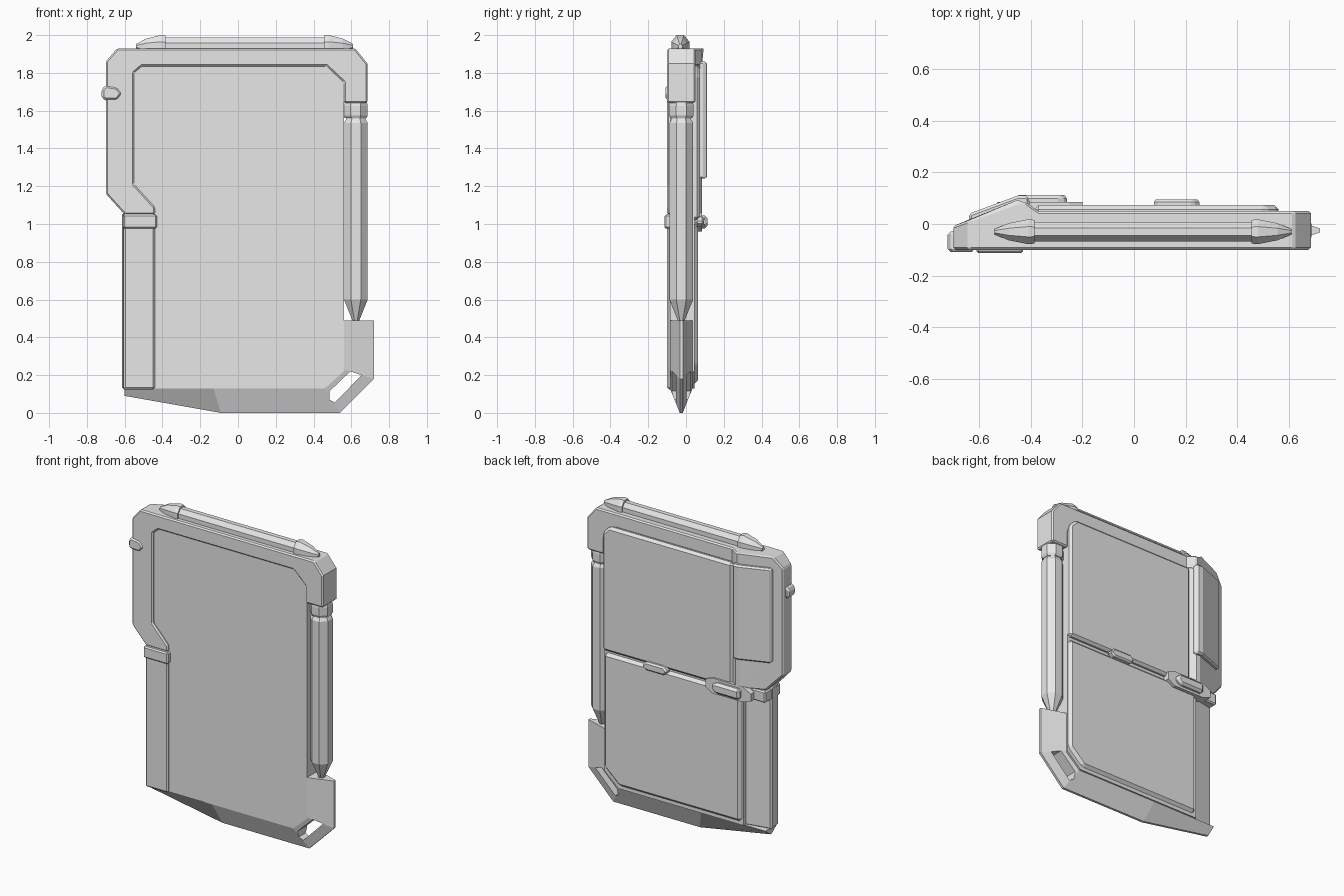
import bpy, bmesh, math
from mathutils import Vector

cube = bpy.data.objects.get("Cube")
if cube:
    bpy.data.objects.remove(cube, do_unlink=True)

# One plain grey for the whole shield
grey = bpy.data.materials.new("plain_grey")
grey.use_nodes = True
grey.diffuse_color = (0.8, 0.8, 0.8, 1)
grey.node_tree.nodes["Principled BSDF"].inputs["Base Color"].default_value = (0.8, 0.8, 0.8, 1)

# Back surface of the grip side: slope, ridge, then flat (x, y)
SLOPE = [(-0.72, -0.015), (-0.45, 0.085), (-0.42, 0.085), (-0.37, 0.05), (0.8, 0.05)]


def back_y(x):
    for (xa, ya), (xb, yb) in zip(SLOPE, SLOPE[1:]):
        if x <= xb:
            return ya + (yb - ya) * (x - xa) / (xb - xa)
    return SLOPE[-1][1]


def finish(name, bm, bevel=0.0):
    bmesh.ops.recalc_face_normals(bm, faces=bm.faces)
    me = bpy.data.meshes.new(name)
    bm.to_mesh(me)
    bm.free()
    me.materials.append(grey)
    ob = bpy.data.objects.new(name, me)
    bpy.context.collection.objects.link(ob)
    if bevel:
        mod = ob.modifiers.new("edge_chamfer", 'BEVEL')
        mod.width = bevel
        mod.segments = 1
        mod.limit_method = 'ANGLE'
        mod.angle_limit = math.radians(40)
    return ob


def loft(name, rings, bevel=0.0):
    """Join rings of equal point count and cap both ends."""
    bm = bmesh.new()
    rows = [[bm.verts.new(p) for p in ring] for ring in rings]
    n = len(rows[0])
    for a, b in zip(rows, rows[1:]):
        for i in range(n):
            j = (i + 1) % n
            bm.faces.new((a[i], a[j], b[j], b[i]))
    bm.faces.new(rows[0])
    bm.faces.new(rows[-1])
    return finish(name, bm, bevel)


def plate(name, outline, y0, y1, bevel=0.0):
    """Slab from an x-z outline between two depths."""
    return loft(name, [[(x, y, z) for x, z in outline] for y in (y0, y1)], bevel)


def draped(name, outline, y0, lift=0.0, bevel=0.0):
    """Slab whose back follows the sloped grip side."""
    bm = bmesh.new()
    front = [bm.verts.new((x, y0, z)) for x, z in outline]
    back = [bm.verts.new((x, 1, z)) for x, z in outline]
    n = len(front)
    for i in range(n):
        j = (i + 1) % n
        bm.faces.new((front[i], front[j], back[j], back[i]))
    bm.faces.new(front)
    bm.faces.new(back)
    for x, _ in SLOPE[1:-1]:
        bmesh.ops.bisect_plane(bm, geom=bm.verts[:] + bm.edges[:] + bm.faces[:],
                               plane_co=(x, 0, 0), plane_no=(1, 0, 0))
    for v in bm.verts:
        if v.co.y > 0.9:
            v.co.y = back_y(v.co.x) + lift
    return finish(name, bm, bevel)


def rect(x0, x1, z0, z1):
    return [(x0, z0), (x1, z0), (x1, z1), (x0, z1)]


def rod(name, profile, centre, axis, sides=8, flat=1.0):
    """Faceted turned part; profile is (distance along axis, radius)."""
    rings = []
    for t, r in profile:
        ring = []
        for k in range(sides):
            a = 2 * math.pi * (k + 0.5) / sides
            u, w = r * math.cos(a), r * math.sin(a)
            if axis == 'Z':
                ring.append((centre[0] + u, centre[1] + w, t))
            else:
                ring.append((t, centre[1] + u * flat, centre[2] + w))
        rings.append(ring)
    return loft(name, rings)


# Upper frame around the front panel
draped("upper_frame", [
    (-0.70, 1.16), (-0.70, 1.86), (-0.64, 1.93), (0.62, 1.93), (0.685, 1.85),
    (0.685, 1.64), (0.56, 1.64), (0.56, 1.75), (0.47, 1.835), (-0.51, 1.835),
    (-0.55, 1.80), (-0.55, 1.21), (-0.44, 1.09), (-0.44, 1.05), (-0.60, 1.05)],
    -0.10, bevel=0.01)

# Main panel, slightly recessed at the front
plate("main_panel", [
    (-0.45, 0.13), (0.46, 0.13), (0.56, 0.22), (0.56, 1.75), (0.475, 1.84),
    (-0.51, 1.84), (-0.555, 1.80), (-0.555, 1.21), (-0.45, 1.09)], -0.085, 0.045)

# Raised plates on the back
draped("back_ridge", [(-0.56, 1.17), (-0.44, 1.04), (-0.36, 1.04), (-0.36, 1.84), (-0.56, 1.84)], 0.0)
draped("slope_cover", rect(-0.64, -0.405, 1.24, 1.86), -0.02, lift=0.025, bevel=0.01)
plate("upper_back_plate", [
    (-0.385, 1.02), (0.56, 1.02), (0.56, 1.79), (0.51, 1.84), (-0.385, 1.84)],
    0.02, 0.073, 0.016)
plate("lower_back_plate", [
    (-0.44, 0.15), (0.45, 0.15), (0.56, 0.25), (0.56, 1.005), (-0.44, 1.005)],
    0.02, 0.063, 0.022)

# Grip strip and the clamp around it
loft("side_strip", [[(-0.605, -0.10, z), (-0.44, -0.10, z), (-0.44, 0.025, z), (-0.615, -0.01, z)]
                    for z in (0.125, 1.06)], 0.01)
plate("strip_clamp", rect(-0.61, -0.43, 0.975, 1.05), -0.113, 0.05, 0.008)

# Handle and latch on the back seam
loft("back_handle", [
    [(x, y, z) for x, z in [(-0.53, 0.98), (-0.47, 0.96), (-0.25, 0.96), (-0.20, 0.99),
                            (-0.20, 1.04), (-0.25, 1.06), (-0.47, 1.06), (-0.53, 1.03)]]
    for y in (0.02, 0.085)] , 0.0)
plate("handle_pad", [(-0.46, 0.975), (-0.28, 0.975), (-0.25, 1.01), (-0.28, 1.045), (-0.46, 1.045)],
      0.07, 0.113, 0.015)
plate("seam_latch", [(0.07, 1.01), (0.10, 0.985), (0.23, 0.985), (0.26, 1.01), (0.23, 1.04), (0.10, 1.04)],
      0.05, 0.095, 0.01)

# Wedge-shaped foot tapering to a thin lower and outer edge
inner = [(-0.60, 0.13), (-0.13, 0.13), (0.46, 0.13), (0.56, 0.23), (0.56, 0.49)]
outer = [(-0.60, 0.09), (-0.09, 0.0), (0.54, 0.0), (0.72, 0.18), (0.72, 0.49)]
foot = loft("bottom_foot", [
    [(a[0], -0.085, a[1]), (a[0], 0.035, a[1]), (b[0], -0.017, b[1]), (b[0], -0.033, b[1])]
    for a, b in zip(inner, outer)])

# Slot through the foot corner
cutter = plate("slot_cutter", [(0.483, 0.07), (0.512, 0.055), (0.655, 0.20), (0.595, 0.22), (0.485, 0.115)],
               -0.3, 0.3)
cut = foot.modifiers.new("slot", 'BOOLEAN')
cut.object = cutter
cut.operation = 'DIFFERENCE'
cut.solver = 'EXACT'
bpy.context.view_layer.objects.active = foot
bpy.ops.object.modifier_apply(modifier="slot")
bpy.data.objects.remove(cutter, do_unlink=True)

# Side rod with its pointed end and collar
rod("side_rod", [(0.49, 0.02), (0.60, 0.068), (1.535, 0.068), (1.555, 0.056), (1.65, 0.056)],
    (0.624, -0.025, 0), 'Z')
rod("rod_collar", [(1.56, 0.062), (1.575, 0.07), (1.625, 0.07), (1.645, 0.066)],
    (0.622, -0.025, 0), 'Z')

# Top rod with tapered end caps
top = (0, -0.03, 1.94)
rod("top_rod", [(-0.40, 0.05), (0.48, 0.05)], top, 'X', flat=0.8)
for name, side in (("top_cap_right", -1), ("top_cap_left", 1)):
    rod(name, [(0.035 + side * d, r) for d, r in
               [(0.42, 0.062), (0.445, 0.065), (0.52, 0.045), (0.575, 0.014)]], top, 'X', flat=0.8)

# Small knob on the frame edge
plate("side_knob", [(-0.722, 1.665), (-0.70, 1.655), (-0.64, 1.655), (-0.612, 1.69),
                    (-0.64, 1.725), (-0.70, 1.735), (-0.722, 1.715)], -0.108, -0.03, 0.012)
